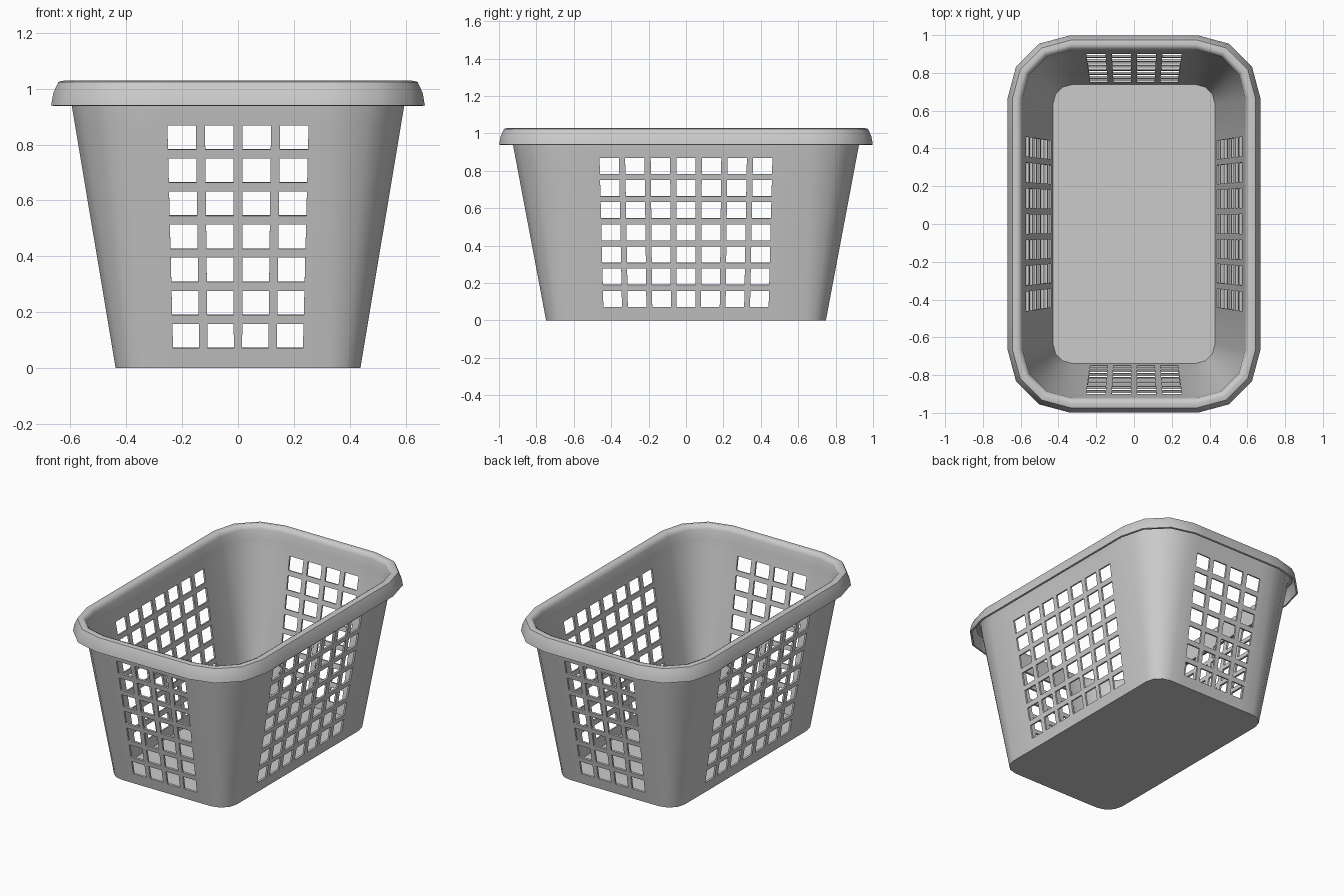
import bpy, bmesh, math

if "Cube" in bpy.data.objects:
    bpy.data.objects.remove(bpy.data.objects["Cube"])

THICK = 0.012
ROWS, COLS_END, COLS_SIDE = 7, 4, 7


def edges(count, pitch, half):
    """Ascending hole edge positions for a centred row of holes."""
    out = []
    for k in range(count):
        c = (k - (count - 1) / 2) * pitch
        out += [c - half, c + half]
    return out


end_cols = edges(COLS_END, 0.135, 0.051)
side_cols = edges(COLS_SIDE, 0.137, 0.052)


def ring(hx, hy, r, z):
    """Counter-clockwise rounded rectangle with the hole columns on its sides."""
    t = min(z, 0.9) / 0.9
    ks, ke = 0.95 + 0.05 * t, 0.91 + 0.09 * t     # columns fan out upwards

    def corner(sx, sy, start):
        return [(sx * (hx - r) + r * math.cos(math.radians(start + 30 * i)),
                 sy * (hy - r) + r * math.sin(math.radians(start + 30 * i)), z) for i in range(4)]

    pts = [(hx, y * ks, z) for y in side_cols] + corner(1, 1, 0)
    pts += [(-x * ke, hy, z) for x in end_cols] + corner(-1, 1, 90)
    pts += [(-hx, -y * ks, z) for y in side_cols] + corner(-1, -1, 180)
    pts += [(x * ke, -hy, z) for x in end_cols] + corner(1, -1, 270)
    return pts


# Tapered inner wall levels: floor, hole row edges, top of wall
zs = [THICK]
for k in range(ROWS):
    zs += [0.073 + 0.1185 * k, 0.160 + 0.1185 * k]
zs.append(0.94)
levels = []
for z in zs:
    t = (z - THICK) / (0.94 - THICK)
    levels.append((0.428 + 0.155 * t, 0.738 + 0.175 * t, 0.10 + 0.15 * t, z))

# Rolled lip, open underneath
for d, z in [(0.007, 1.0), (0.016, 1.022), (0.035, 1.03), (0.06, 1.024), (0.078, 0.985), (0.086, 0.94)]:
    levels.append((0.583 + d, 0.913 + d, 0.25 + d * 0.95, z))

bm = bmesh.new()
rings = [[bm.verts.new(p) for p in ring(*lv)] for lv in levels]
n = len(rings[0])

# Columns of the ring that carry holes
hole_cols, base = set(), 0
for count in (COLS_SIDE, COLS_END) * 2:
    hole_cols |= {base + 2 * k for k in range(count)}
    base += 2 * count + 4

bm.faces.new(rings[0])
for j in range(len(rings) - 1):
    hole_row = j % 2 == 1 and j < 2 * ROWS
    for i in range(n):
        if hole_row and i in hole_cols:
            continue
        a, b, k = rings[j], rings[j + 1], (i + 1) % n
        bm.faces.new((a[i], b[i], b[k], a[k]))

mesh = bpy.data.meshes.new("laundry_basket")
bm.to_mesh(mesh)
bm.free()
basket = bpy.data.objects.new("laundry_basket", mesh)
bpy.context.collection.objects.link(basket)
bpy.context.view_layer.objects.active = basket
basket.select_set(True)

# Give the sheet its plastic thickness, then smooth the gentle bends
mod = basket.modifiers.new("thickness", 'SOLIDIFY')
mod.thickness = THICK
mod.offset = -1
mod.use_even_offset = True
bpy.ops.object.modifier_apply(modifier=mod.name)
bpy.ops.object.shade_smooth_by_angle(angle=math.radians(50))
